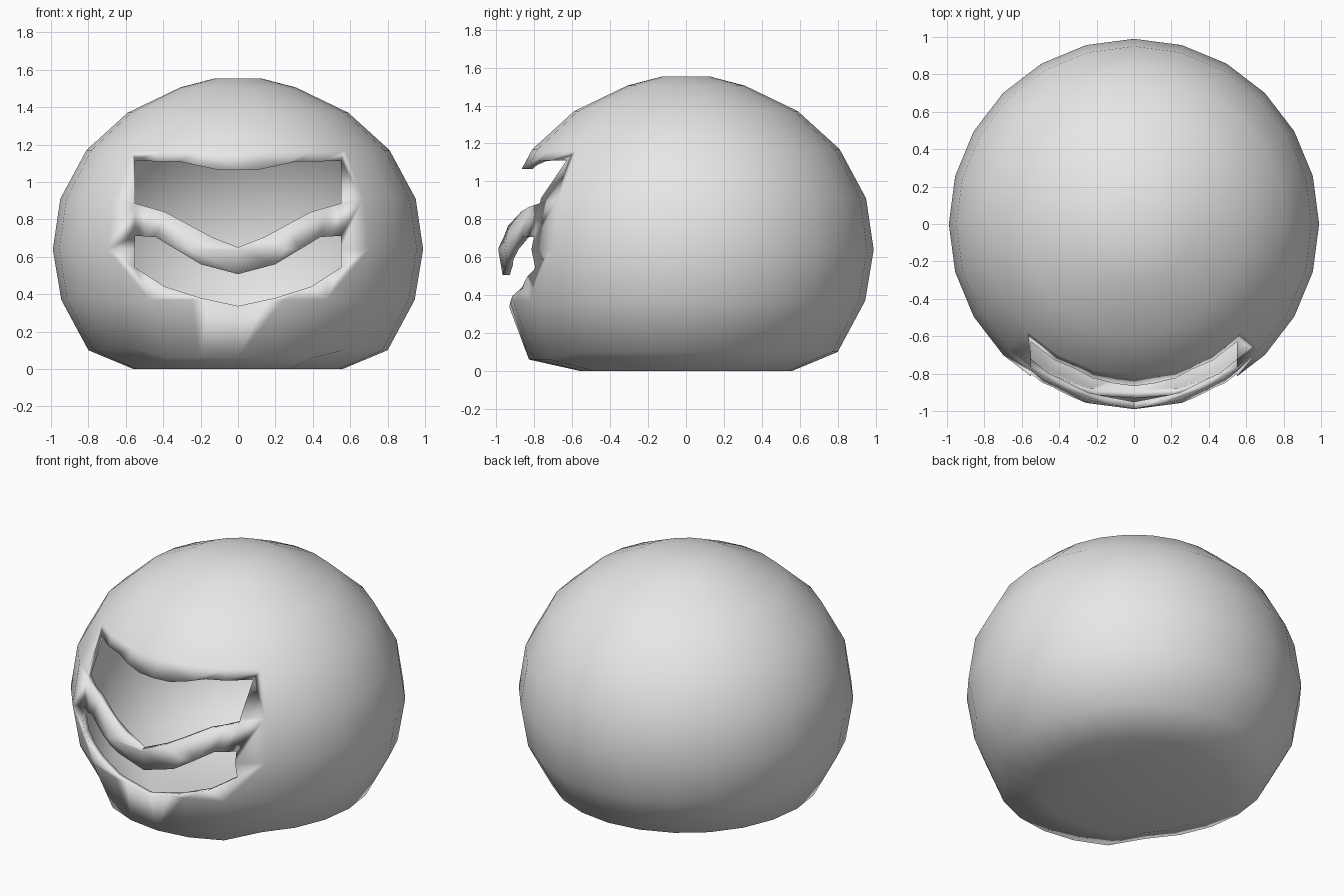
import bpy
import bmesh
from math import cos, sin, tau

default_cube = bpy.data.objects.get("Cube")
if default_cube:
    bpy.data.objects.remove(default_cube, do_unlink=True)

grey = bpy.data.materials.new("plain grey")
grey.use_nodes = True
grey.diffuse_color = (0.8, 0.8, 0.8, 1)
grey.node_tree.nodes["Principled BSDF"].inputs["Base Color"].default_value = (0.8, 0.8, 0.8, 1)


def make_object(name, bm):
    bmesh.ops.recalc_face_normals(bm, faces=bm.faces)
    for face in bm.faces:
        face.smooth = True
    mesh = bpy.data.meshes.new(name)
    bm.to_mesh(mesh)
    bm.free()
    mesh.materials.append(grey)
    obj = bpy.data.objects.new(name, mesh)
    bpy.context.collection.objects.link(obj)
    return obj


def lathe(name, profile, sides):
    bm = bmesh.new()
    rings = []
    for radius, z in profile:
        rings.append([bm.verts.new((radius * cos(tau * i / sides),
                                    radius * sin(tau * i / sides), z))
                      for i in range(sides)])
    for low, high in zip(rings, rings[1:]):
        for i in range(sides):
            j = (i + 1) % sides
            bm.faces.new((low[i], low[j], high[j], high[i]))
    bm.faces.new(rings[0])
    bm.faces.new(rings[-1])
    # Chin: the lowest side ring drops and swells slightly at the front
    for v in rings[1]:
        if v.co.y < -0.68:
            v.co.z -= 0.04
            v.co.y *= 1.035
    return make_object(name, bm)


def front_cutter(name, top, bottom):
    """Mirror two half outlines (centre to side) and extrude through the front."""
    right = top + bottom[::-1]
    left = [(-x, z) for x, z in right[::-1] if x > 0]
    bm = bmesh.new()
    face = bm.faces.new([bm.verts.new((x, -1.3, z)) for x, z in right + left])
    result = bmesh.ops.extrude_face_region(bm, geom=[face])
    verts = [g for g in result["geom"] if isinstance(g, bmesh.types.BMVert)]
    bmesh.ops.translate(bm, verts=verts, vec=(0, 0.9, 0))
    cutter = make_object(name, bm)
    cutter.hide_render = True
    return cutter


# Rounded hollow shell with a flat base
shell = lathe("head_shell", [
    (0.56, 0.0), (0.80, 0.10), (0.945, 0.37), (0.99, 0.64), (0.95, 0.91),
    (0.81, 1.17), (0.59, 1.37), (0.31, 1.505), (0.13, 1.552)], 24)
wall = shell.modifiers.new("wall", "SOLIDIFY")
wall.thickness = 0.038
wall.offset = -1

# Eye and mouth openings, leaving a curved bar between them
cutters = [
    front_cutter("eye_cutter",
                 [(0.11, 1.065), (0.31, 1.108), (0.55, 1.112)],
                 [(0, 0.65), (0.14, 0.705), (0.39, 0.84), (0.55, 0.885)]),
    front_cutter("mouth_cutter",
                 [(0, 0.507), (0.2, 0.56), (0.44, 0.705), (0.55, 0.712)],
                 [(0, 0.337), (0.2, 0.38), (0.39, 0.44), (0.55, 0.542)])]
for cutter in cutters:
    cut = shell.modifiers.new(cutter.name, "BOOLEAN")
    cut.operation = "DIFFERENCE"
    cut.solver = "EXACT"
    cut.object = cutter

# Bake the openings into the shell and drop the cutters
depsgraph = bpy.context.evaluated_depsgraph_get()
depsgraph.update()
baked = bpy.data.meshes.new_from_object(shell.evaluated_get(depsgraph))
shell.modifiers.clear()
shell.data = baked
baked.materials.clear()
baked.materials.append(grey)
for polygon in baked.polygons:
    polygon.use_smooth = True
    polygon.material_index = 0
for cutter in cutters:
    bpy.data.objects.remove(cutter, do_unlink=True)
